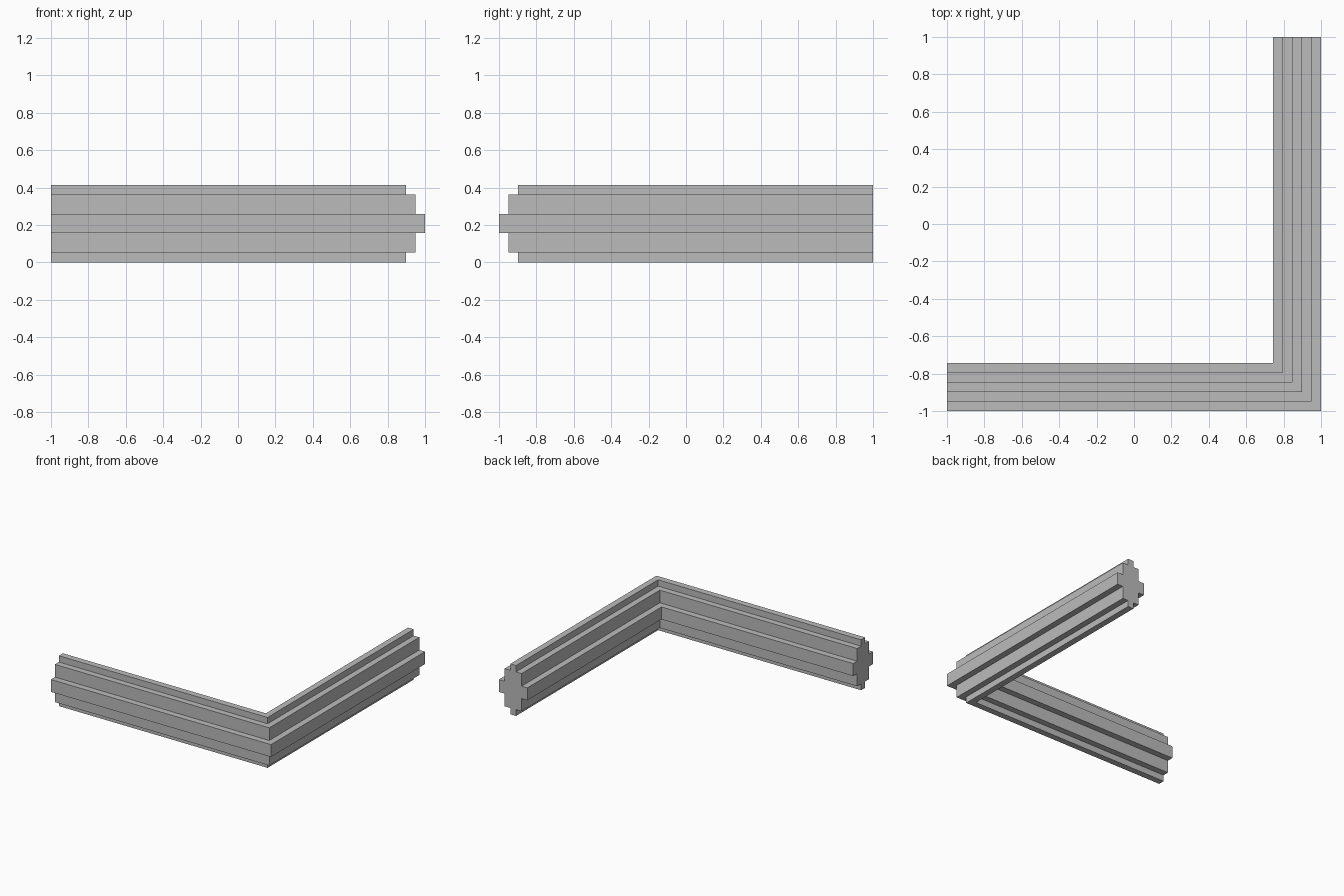
import bpy
import bmesh
from mathutils import Vector

cube = bpy.data.objects.get("Cube")
if cube:
    bpy.data.objects.remove(cube, do_unlink=True)

# Single grey material
grey = bpy.data.materials.new("plain grey")
grey.use_nodes = True
colour = (0.5, 0.5, 0.5, 1.0)
grey.diffuse_color = colour
grey.node_tree.nodes["Principled BSDF"].inputs["Base Color"].default_value = colour

# Stepped cross profile: (outward offset, height), mirrored into four quadrants
MID_X, MID_Z = 0.871, 0.207
quarter = [(0.129, 0.051), (0.077, 0.051), (0.077, 0.155),
           (0.026, 0.155), (0.026, 0.207)]
half = quarter + [(-x, z) for x, z in reversed(quarter)]
profile = half + [(-x, -z) for x, z in half]

# Sweep the profile along two arms with a mitred corner
bm = bmesh.new()
rings = []
for place in (lambda r: (-1, -r), lambda r: (r, -r), lambda r: (r, 1)):
    rings.append([bm.verts.new(Vector((*place(MID_X + x), MID_Z + z)))
                  for x, z in profile])
n = len(profile)
for a, b in zip(rings, rings[1:]):
    for i in range(n):
        j = (i + 1) % n
        bm.faces.new((a[i], a[j], b[j], b[i]))
bm.faces.new(rings[0])
bm.faces.new(rings[-1])
bmesh.ops.recalc_face_normals(bm, faces=bm.faces)

mesh = bpy.data.meshes.new("corner_beam")
bm.to_mesh(mesh)
bm.free()
mesh.materials.append(grey)
beam = bpy.data.objects.new("corner_beam", mesh)
bpy.context.collection.objects.link(beam)
